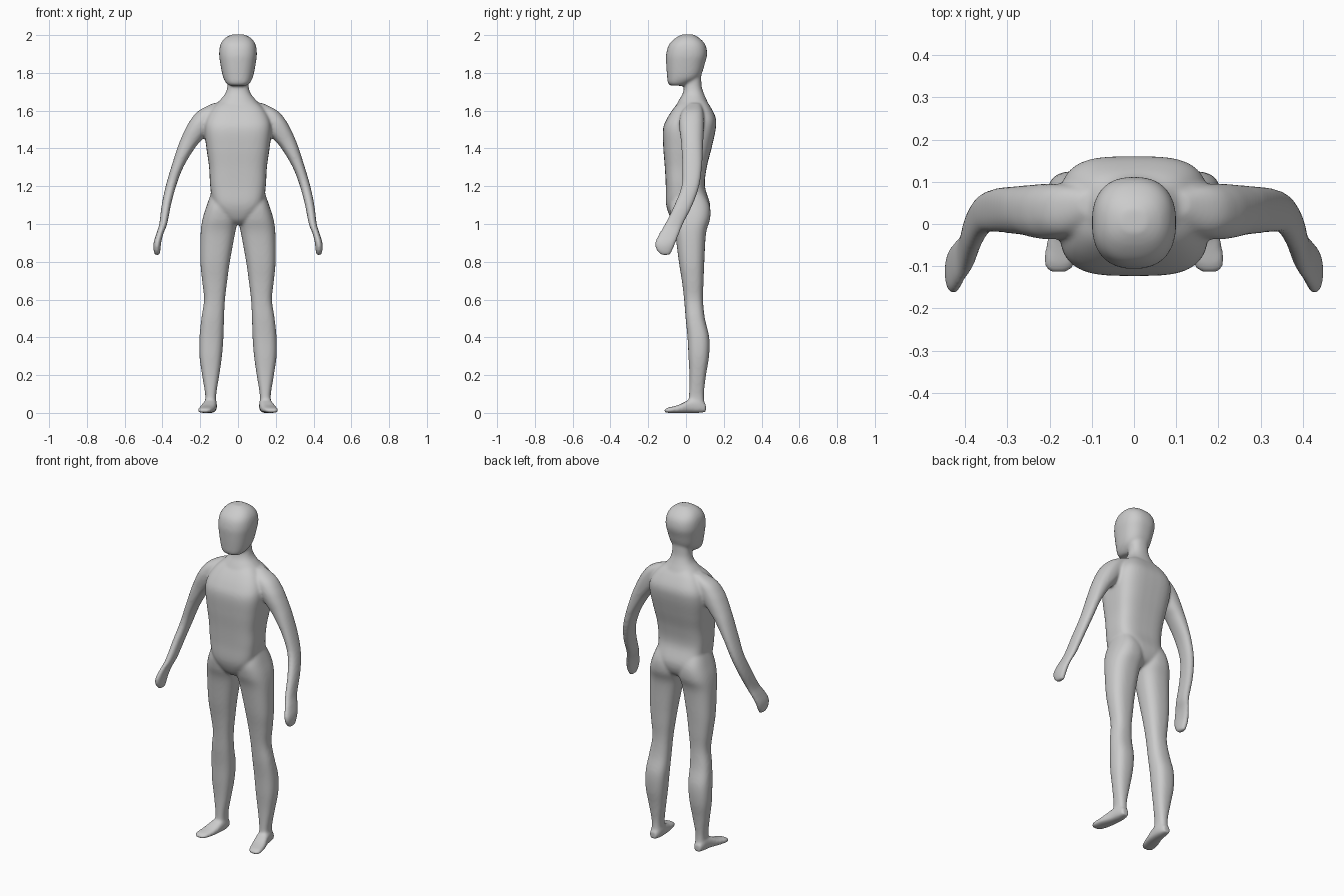
import bpy
import bmesh
from math import cos, sin, pi
from mathutils import Vector

cube = bpy.data.objects.get("Cube")
if cube:
    bpy.data.objects.remove(cube, do_unlink=True)

SIDES = 40
STEPS = 5

skin = bpy.data.materials.new("light grey")
skin.use_nodes = True
GREY = (0.6, 0.6, 0.6, 1)
skin.diffuse_color = GREY
skin.node_tree.nodes["Principled BSDF"].inputs["Base Color"].default_value = GREY


def smooth_rows(rows):
    """Fill in rows between the given ones along a smooth curve."""
    pts = [Vector(r) for r in rows]
    out = []
    for i in range(len(pts) - 1):
        p, q = pts[i], pts[i + 1]
        before, after = pts[max(i - 1, 0)], pts[min(i + 2, len(pts) - 1)]
        for s in range(STEPS):
            t = s / STEPS
            a, b = (q - before) / 2, (after - p) / 2
            out.append(p + a * t + (3 * (q - p) - 2 * a - b) * t**2
                       + (2 * (p - q) + a + b) * t**3)
    return out + [pts[-1]]


def bend(value, power):
    return (1 if value > 0 else -1) * abs(value) ** (2 / power)


def loft(bm, rows, power=2.3, along_y=False, side=1):
    """Skin rounded sections; a row is position, low/high of both other axes."""
    rings = []
    for pos, u0, u1, v0, v1 in smooth_rows(rows):
        ring = []
        for k in range(SIDES):
            a = 2 * pi * k / SIDES
            u = (u0 + u1) / 2 + (u1 - u0) / 2 * bend(cos(a), power)
            v = (v0 + v1) / 2 + (v1 - v0) / 2 * bend(sin(a), power)
            co = (u, pos, v) if along_y else (u, v, pos)
            ring.append(bm.verts.new((co[0] * side, co[1], co[2])))
        rings.append(ring)
    faces = [bm.faces.new(rings[0]), bm.faces.new(rings[-1])]
    for low, high in zip(rings, rings[1:]):
        for k in range(SIDES):
            n = (k + 1) % SIDES
            faces.append(bm.faces.new((low[k], low[n], high[n], high[k])))
    bmesh.ops.recalc_face_normals(bm, faces=faces)


def centred(rows):
    """Expand (z, half width, front, back) to a full row."""
    return [(z, -w, w, f, b) for z, w, f, b in rows]


HEAD = centred([
    (1.732, .045, -.08, -.01), (1.745, .062, -.095, .02), (1.78, .08, -.1, .075),
    (1.85, .094, -.105, .1), (1.9, .1, -.105, .112), (1.95, .093, -.09, .102),
    (1.985, .068, -.055, .07), (2.004, .03, -.02, .035)])
NECK = centred([
    (1.58, .15, -.06, .13), (1.63, .12, -.05, .12), (1.66, .092, -.035, .108),
    (1.69, .068, -.018, .095), (1.73, .056, -.01, .083), (1.8, .055, -.01, .08)])
TORSO = centred([
    (1.0, .03, -.05, .06), (1.03, .07, -.08, .11), (1.1, .13, -.105, .128),
    (1.2, .147, -.107, .1), (1.3, .153, -.112, .11), (1.4, .167, -.12, .135),
    (1.5, .178, -.122, .157), (1.56, .168, -.1, .158), (1.62, .13, -.06, .13),
    (1.66, .08, -.02, .1)])
LEG = [
    (1.17, .03, .14, -.06, .09), (1.1, .01, .165, -.085, .125),
    (1.03, 0, .187, -.08, .128), (.95, .016, .198, -.058, .106),
    (.8, .043, .199, -.038, .097), (.7, .057, .19, -.022, .093),
    (.6, .069, .18, -.01, .09), (.5, .074, .194, -.002, .1),
    (.4, .077, .204, .008, .123), (.3, .085, .204, .013, .122),
    (.2, .099, .19, .018, .106), (.1, .115, .174, .016, .095),
    (.04, .115, .174, .01, .1)]
FOOT = [
    (-.115, .158, .2, .002, .018), (-.095, .14, .213, 0, .028),
    (-.04, .122, .206, 0, .042), (.02, .113, .186, 0, .07),
    (.07, .113, .177, 0, .075), (.105, .125, .168, .004, .045)]
ARM = [
    (1.64, .07, .13, .02, .075), (1.6, .09, .208, -.02, .09),
    (1.55, .12, .252, -.035, .095), (1.5, .15, .28, -.035, .095),
    (1.45, .188, .303, -.028, .092), (1.4, .23, .322, -.024, .09),
    (1.3, .29, .354, -.02, .085), (1.2, .328, .383, -.024, .07),
    (1.1, .355, .404, -.062, .035), (1.0, .375, .417, -.112, -.015),
    (.95, .395, .432, -.142, -.035), (.9, .407, .447, -.164, -.055),
    (.86, .411, .447, -.155, -.072), (.835, .415, .44, -.13, -.085)]

# Head, neck and trunk
bm = bmesh.new()
loft(bm, HEAD, 2.4)
loft(bm, NECK)
loft(bm, TORSO, 3.4)

# Paired limbs
for side in (1, -1):
    loft(bm, LEG, 2.5, side=side)
    loft(bm, FOOT, 2.8, along_y=True, side=side)
    loft(bm, ARM, 2.3, side=side)

mesh = bpy.data.meshes.new("body")
bm.to_mesh(mesh)
bm.free()
mesh.materials.append(skin)
body = bpy.data.objects.new("body", mesh)
bpy.context.collection.objects.link(body)

# Fuse the parts into one soft skin
fuse = body.modifiers.new("fuse", "REMESH")
fuse.mode = "VOXEL"
fuse.voxel_size = .007
fuse.use_smooth_shade = True
soften = body.modifiers.new("soften", "SMOOTH")
soften.factor = .5
soften.iterations = 12
